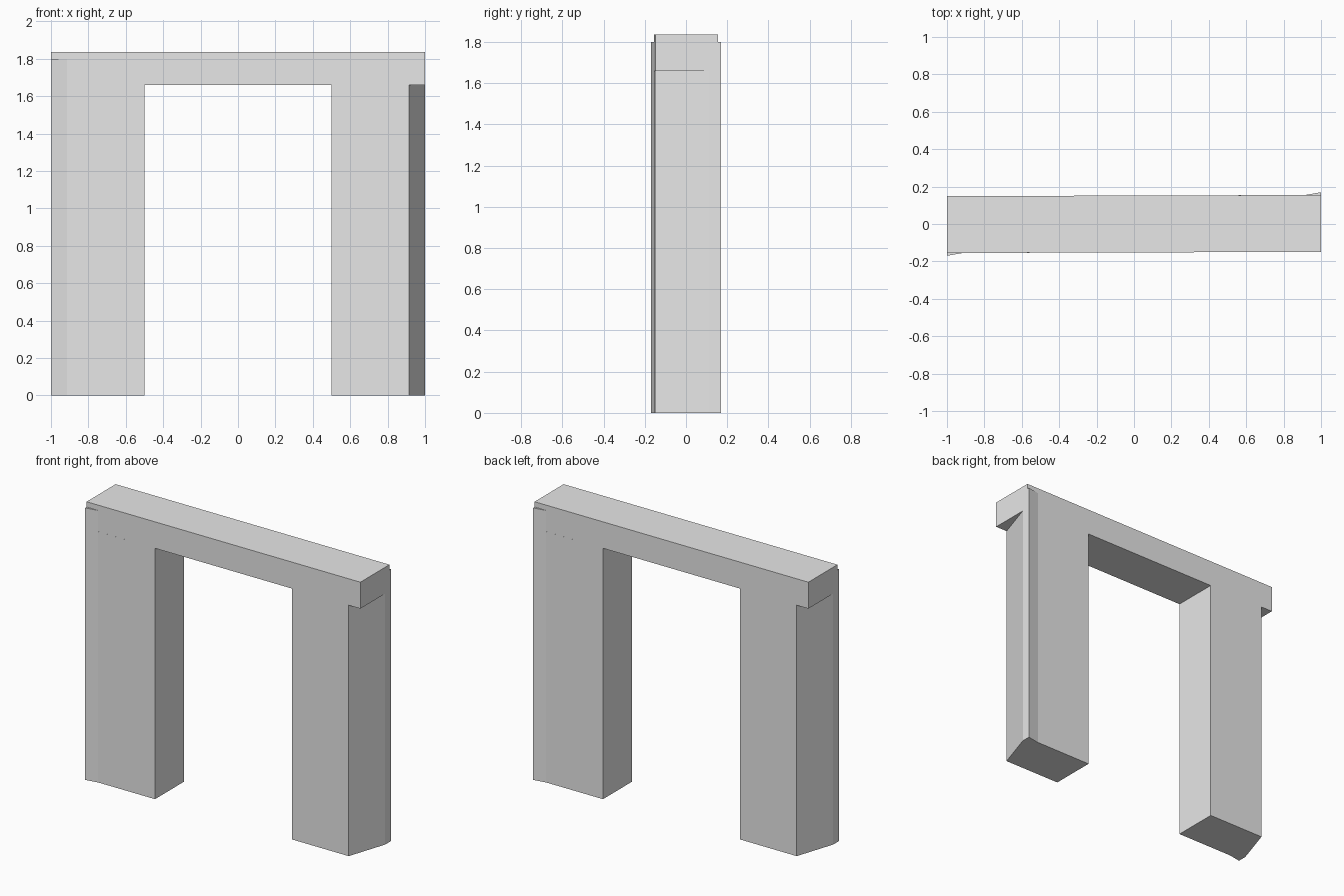
import bpy
import bmesh

cube = bpy.data.objects.get("Cube")
if cube:
    bpy.data.objects.remove(cube, do_unlink=True)

# Plain stone colour
stone = bpy.data.materials.new("pale_grey_stone")
stone.use_nodes = True
stone.diffuse_color = (0.8, 0.8, 0.8, 1)
stone.node_tree.nodes["Principled BSDF"].inputs["Base Color"].default_value = (0.8, 0.8, 0.8, 1)


def prism(name, outline, bottom, top):
    """Extrude a flat outline (x, y) upwards into a solid block."""
    bm = bmesh.new()
    base = bm.faces.new([bm.verts.new((x, y, bottom)) for x, y in outline])
    result = bmesh.ops.extrude_face_region(bm, geom=[base], use_keep_orig=True)
    verts = [v for v in result["geom"] if isinstance(v, bmesh.types.BMVert)]
    bmesh.ops.translate(bm, vec=(0, 0, top - bottom), verts=verts)
    bmesh.ops.recalc_face_normals(bm, faces=bm.faces)
    mesh = bpy.data.meshes.new(name)
    bm.to_mesh(mesh)
    bm.free()
    mesh.materials.append(stone)
    obj = bpy.data.objects.new(name, mesh)
    bpy.context.collection.objects.link(obj)
    return obj


def half_turn(points):
    return [(-x, -y) for x, y in points]


LINTEL_Z, FLARE_Z, TOP_Z = 1.66, 1.8, 1.835

# Lintel, very slightly skewed in plan
end = [(1, -0.149), (1, 0.155)]
prism("lintel", end + half_turn(end), LINTEL_Z, TOP_Z)

# Posts with a slanted outer side, below the lintel
post = [(0.5, -0.1505), (0.915, -0.1495), (1, 0.11), (1, 0.17), (0.915, 0.155), (0.5, 0.1535)]
# Flared corners that rise past the underside of the lintel
flare = [(0.915, 0.155), (1, 0.155), (1, 0.17)]
for side, turn in (("left", list), ("right", half_turn)):
    prism(side + "_post", turn(post), 0, LINTEL_Z)
    prism(side + "_flared_corner", turn(flare), LINTEL_Z, FLARE_Z)
